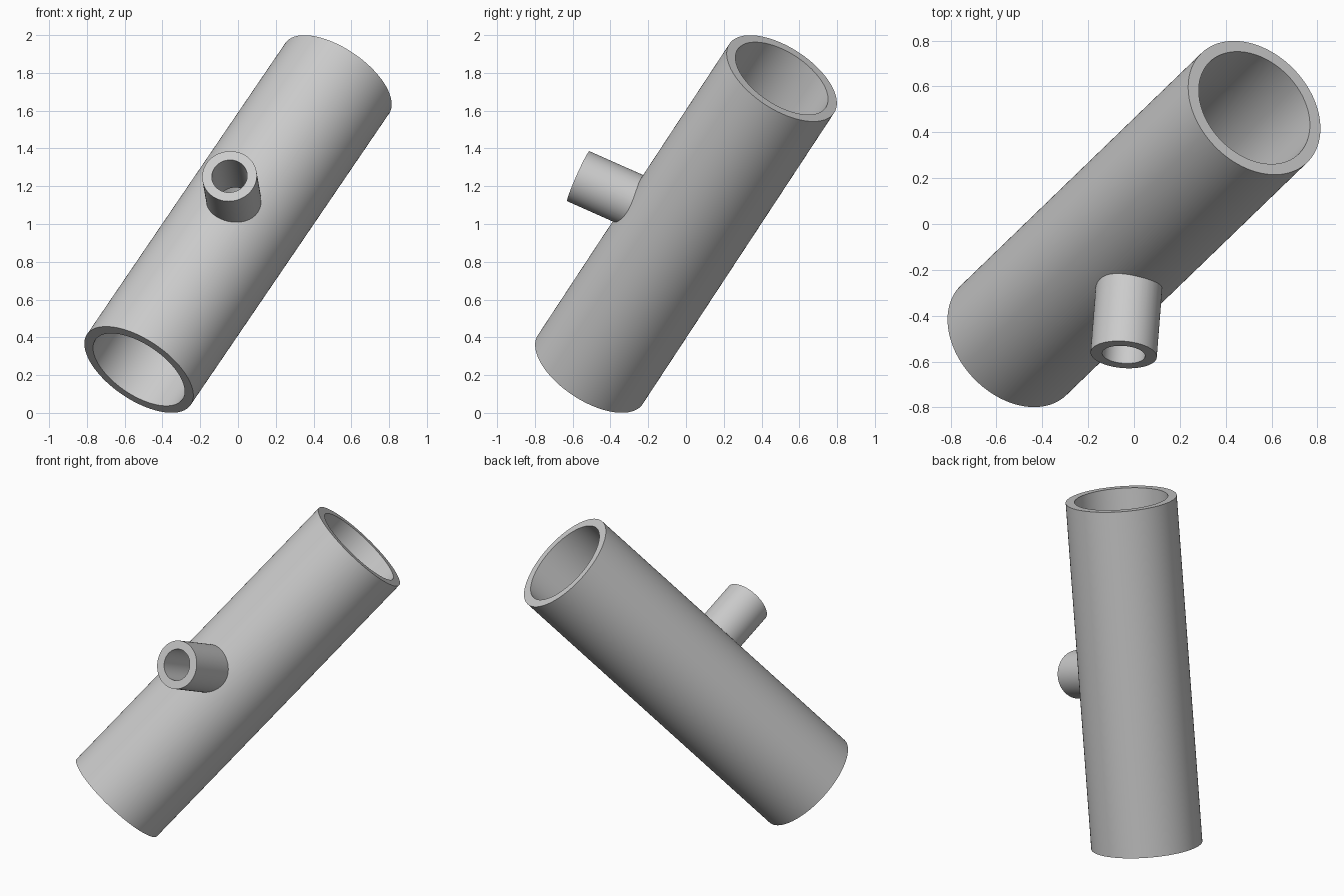
import bpy
import math
from mathutils import Vector

if "Cube" in bpy.data.objects:
    bpy.data.objects.remove(bpy.data.objects["Cube"])

CENTRE = Vector((0, 0, 1))
MAIN = Vector((0.525, 0.507, 0.771))        # centre to upper end of main tube
BRANCH = Vector((-0.045, -0.57, 0.253))     # centre to mouth of side branch


def rod(name, start, end, radius, sides):
    """Solid cylinder between two points."""
    axis = end - start
    bpy.ops.mesh.primitive_cylinder_add(
        vertices=sides, radius=radius, depth=axis.length,
        location=(start + end) / 2,
        rotation=axis.to_track_quat('Z', 'Y').to_euler())
    ob = bpy.context.object
    ob.name = name
    return ob


def combine(target, tool, operation):
    """Apply a boolean and remove the tool object."""
    mod = target.modifiers.new(operation.lower(), 'BOOLEAN')
    mod.operation = operation
    mod.solver = 'EXACT'
    mod.object = tool
    bpy.context.view_layer.objects.active = target
    bpy.ops.object.modifier_apply(modifier=mod.name)
    bpy.data.objects.remove(tool, do_unlink=True)


# Outer bodies: main tube with side branch
pipe = rod("pipe_tee", CENTRE - MAIN, CENTRE + MAIN, 0.332, 160)
combine(pipe, rod("branch", CENTRE, CENTRE + BRANCH, 0.145, 96), 'UNION')

# Bores, overshooting the open ends
combine(pipe, rod("main_bore", CENTRE - MAIN * 1.2, CENTRE + MAIN * 1.2, 0.279, 160),
        'DIFFERENCE')
combine(pipe, rod("branch_bore", CENTRE, CENTRE + BRANCH * 1.2, 0.094, 96), 'DIFFERENCE')

# Smooth walls, sharp rims
bpy.ops.object.select_all(action='DESELECT')
pipe.select_set(True)
bpy.context.view_layer.objects.active = pipe
bpy.ops.object.shade_smooth_by_angle(angle=math.radians(30))
